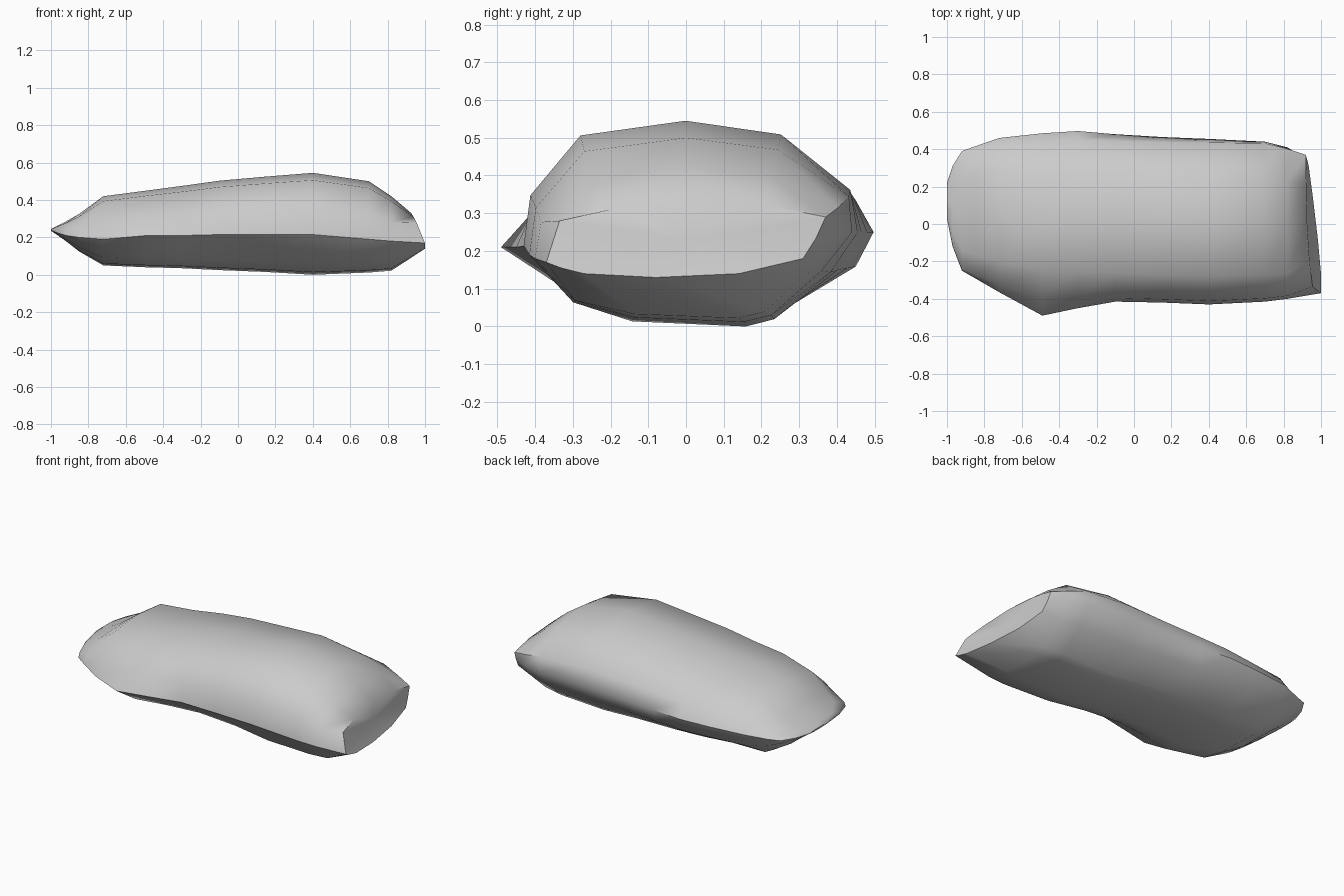
import bpy, bmesh, math

# Stations along the length: x, front ridge y/z, back ridge y/z, top z, bottom z
STATIONS = [
    (-1.00, 0.03, 0.24, 0.22, 0.24, 0.245, 0.235),
    (-0.97, -0.12, 0.225, 0.31, 0.24, 0.260, 0.215),
    (-0.92, -0.25, 0.21, 0.39, 0.24, 0.285, 0.180),
    (-0.85, -0.29, 0.20, 0.415, 0.24, 0.325, 0.125),
    (-0.72, -0.365, 0.19, 0.46, 0.25, 0.420, 0.050),
    (-0.49, -0.49, 0.21, 0.485, 0.25, 0.450, 0.040),
    (-0.30, -0.45, 0.21, 0.497, 0.25, 0.475, 0.035),
    (-0.10, -0.415, 0.215, 0.48, 0.25, 0.503, 0.025),
    (0.15, -0.42, 0.215, 0.465, 0.25, 0.525, 0.015),
    (0.40, -0.43, 0.215, 0.455, 0.25, 0.545, 0.000),
    (0.70, -0.415, 0.19, 0.44, 0.25, 0.500, 0.012),
    (0.82, -0.40, 0.18, 0.41, 0.25, 0.420, 0.022),
]
# Cross-section: position across the width, height (+ toward top, - toward bottom)
SECTION = [(-1, 0), (-.96, .40), (-.66, .88), (-.03, 1), (.54, .88), (.9, .38),
           (1, 0), (.9, -.42), (.5, -.92), (.33, -1), (-.35, -.94), (-.74, -.72)]
# Slanted right end face (y, z)
END = [(-.37, .17), (-.335, .28), (-.2, .31), (0, .33), (.22, .32), (.37, .29),
       (.345, .235), (.31, .18), (.14, .14), (-.08, .13), (-.27, .14), (-.33, .155)]


def near(x, centre, width):
    return max(0.0, 1 - abs(x - centre) / width)


def section(x, yf, zf, yb, zb, top, bottom):
    bump = near(x, -.49, .4)              # ledge at the front left
    hollow = near(x, 0, .75)              # undercut along the front
    right = min(1.0, max(0.0, x + .3))    # sides grow steeper to the right
    pts = []
    for i, (u, v) in enumerate(SECTION):
        if i in (1, 2):
            u += .15 * bump
        elif i == 5:
            u += .08 * right
        elif i == 7:
            u -= .09 * right
        elif i == 11:
            u += .17 * hollow + .06 * bump
        t = (u + 1) / 2
        ridge = zf + (zb - zf) * t
        z = ridge + v * ((top - ridge) if v > 0 else (ridge - bottom))
        pts.append((x, yf + (yb - yf) * t, z))
    return pts


def end_x(y, z):
    return 0.926 - 0.03 * y + (0.33 - z) * (0.24 - 0.4 * y)


bm = bmesh.new()
rings = [[bm.verts.new(p) for p in section(*s)] for s in STATIONS]
rings.append([bm.verts.new((end_x(y, z), y, z)) for y, z in END])

# Skin between the sections
n = len(SECTION)
for a, b in zip(rings, rings[1:]):
    for i in range(n):
        j = (i + 1) % n
        bm.faces.new((a[i], a[j], b[j], b[i]))
bm.faces.new(rings[0])

# Slightly hollow end face
mid = bm.verts.new((end_x(0, .23) - 0.02, 0, .23))
for i in range(n):
    bm.faces.new((rings[-1][i], rings[-1][(i + 1) % n], mid))
bmesh.ops.recalc_face_normals(bm, faces=bm.faces)

mesh = bpy.data.meshes.new("rock_slab")
bm.to_mesh(mesh)
bm.free()
rock = bpy.data.objects.new("rock_slab", mesh)
bpy.context.collection.objects.link(rock)
bpy.context.view_layer.objects.active = rock
rock.select_set(True)
bpy.ops.object.shade_smooth_by_angle(angle=math.radians(50))
